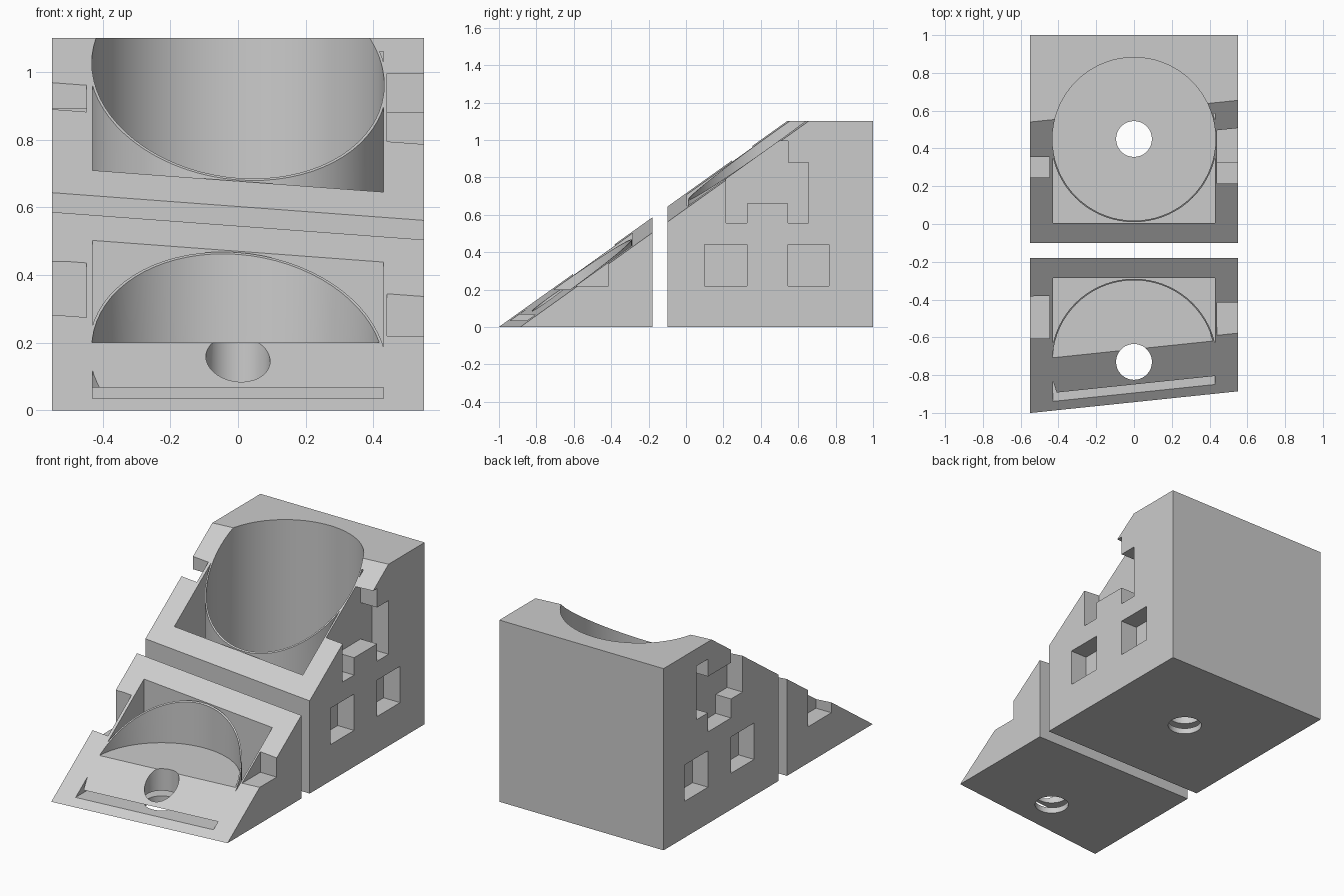
import bpy, bmesh, math

cube = bpy.data.objects.get("Cube")
if cube:
    bpy.data.objects.remove(cube, do_unlink=True)

# One flat grey for everything
grey = bpy.data.materials.new("plain grey")
grey.use_nodes = True
COLOUR = (0.6, 0.6, 0.6, 1)
grey.diffuse_color = COLOUR
grey.node_tree.nodes["Principled BSDF"].inputs["Base Color"].default_value = COLOUR


def new_object(name, bm):
    bmesh.ops.recalc_face_normals(bm, faces=bm.faces)
    mesh = bpy.data.meshes.new(name)
    bm.to_mesh(mesh)
    bm.free()
    mesh.materials.append(grey)
    obj = bpy.data.objects.new(name, mesh)
    bpy.context.collection.objects.link(obj)
    return obj


def prism(name, base, offset):
    """Extrude a planar outline by an offset vector."""
    bm = bmesh.new()
    face = bm.faces.new([bm.verts.new(p) for p in base])
    moved = bmesh.ops.extrude_face_region(bm, geom=[face])["geom"]
    verts = [g for g in moved if isinstance(g, bmesh.types.BMVert)]
    bmesh.ops.translate(bm, verts=verts, vec=offset)
    if not face.is_valid or len(bm.faces) < len(base) + 2:
        bmesh.ops.holes_fill(bm, edges=bm.edges, sides=0)
    return new_object(name, bm)


def box(name, x0, x1, y0, y1, z0, z1):
    base = [(x0, y0, z0), (x1, y0, z0), (x1, y1, z0), (x0, y1, z0)]
    return prism(name, base, (0, 0, z1 - z0))


def cylinder(name, y, r, z0, z1, n):
    base = [(r * math.cos(2 * math.pi * i / n), y + r * math.sin(2 * math.pi * i / n), z0)
            for i in range(n)]
    return prism(name, base, (0, 0, z1 - z0))


def combine(target, tool, operation="DIFFERENCE"):
    mod = target.modifiers.new("shape", "BOOLEAN")
    mod.operation = operation
    mod.solver = "EXACT"
    mod.object = tool
    bpy.context.view_layer.objects.active = target
    bpy.ops.object.modifier_apply(modifier=mod.name)
    bpy.data.objects.remove(tool, do_unlink=True)


# Side recess outline as (y offset, z), twelve corners
MOUTH = [(-.235, .555), (-.125, .555), (-.125, .66), (.095, .66), (.095, .555), (.205, .555),
         (.205, .88), (.095, .88), (.095, .995), (-.125, .995), (-.125, .88), (-.235, .88)]


def slope(x, y):
    return 0.545 + 0.714 * (y + 0.18) - 0.0745 * x


def planter(name, cy):
    # Box shell with a square cavity
    body = box(name, -.55, .55, cy - .55, cy + .55, 0, 1.1)
    combine(body, box("cavity", -.43, .43, cy - .445, cy + .445, .035, 1.06))
    # Thin round pot inside, with a drain hole through pot and base
    combine(body, cylinder("pot", cy, .44, .067, 1.08, 72), "UNION")
    combine(body, cylinder("pot_inside", cy, .432, .2, 1.3, 72))
    combine(body, cylinder("drain", cy, .095, -.1, .5, 36))
    # Blind recesses on both sides; the pattern is turned over on the right
    for s, depth in ((1, .44), (-1, .447)):
        x0, x1 = sorted((s * depth, s * .7))
        for y0, y1 in ((-.35, -.125), (.095, .315)):
            a, b = sorted((cy + s * y0, cy + s * y1))
            combine(body, box("square_recess", x0, x1, a, b, .22, .44))
        outline = [(x0, cy + s * y, z if s > 0 else 1.55 - z) for y, z in MOUTH]
        combine(body, prism("stepped_recess", outline, (x1 - x0, 0, 0)))
    # Slanted cut: the front piece keeps what lies below it
    corners = [(x, y, slope(x, y)) for x, y in ((-2, -4), (2, -4), (2, 4), (-2, 4))]
    combine(body, prism("slanted_cut", corners, (0, 0, 8)))
    bpy.ops.object.select_all(action="DESELECT")
    body.select_set(True)
    bpy.context.view_layer.objects.active = body
    bpy.ops.object.shade_smooth_by_angle(angle=math.radians(30))
    return body


planter("front_planter_section", -0.73)
planter("rear_planter_section", 0.45)
